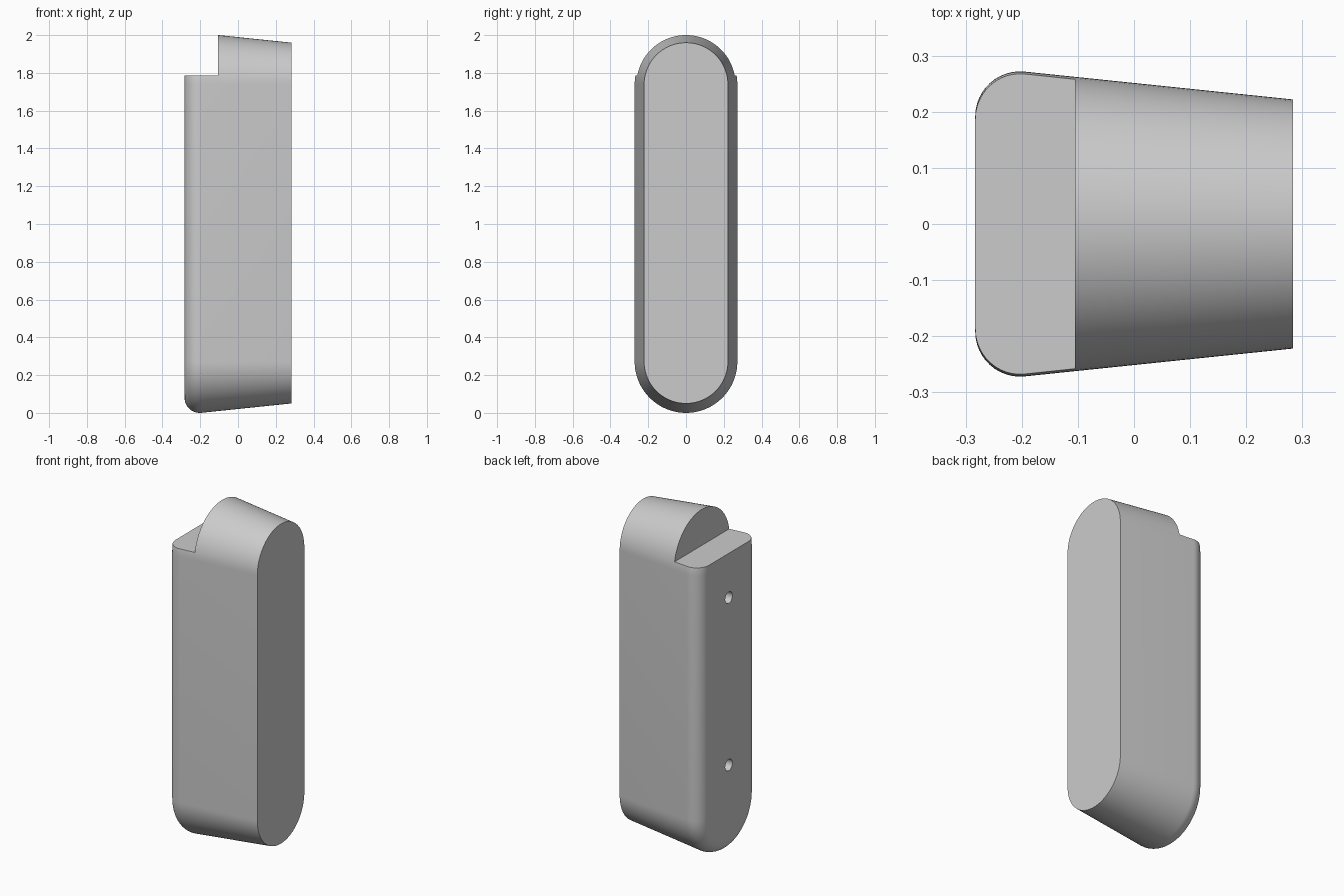
import bpy, bmesh
from math import sin, cos, pi, radians
from mathutils import Matrix

if "Cube" in bpy.data.objects:
    bpy.data.objects.remove(bpy.data.objects["Cube"], do_unlink=True)

grey = bpy.data.materials.new("plain grey")
grey.use_nodes = True
colour = (0.6, 0.6, 0.6, 1)
grey.diffuse_color = colour
grey.node_tree.nodes["Principled BSDF"].inputs["Base Color"].default_value = colour

BACK, FRONT = -0.283, 0.283        # wide mounting end and narrow end along x
LOW, HIGH = 0.272, 1.738           # centres of the two rounded ends
FILLET, STEPS, HALF = 0.08, 12, 40


def make_object(name, bm):
    mesh = bpy.data.meshes.new(name)
    bmesh.ops.recalc_face_normals(bm, faces=bm.faces)
    bm.to_mesh(mesh)
    bm.free()
    mesh.materials.append(grey)
    obj = bpy.data.objects.new(name, mesh)
    bpy.context.collection.objects.link(obj)
    return obj


def slot_ring(bm, x, r):
    """Vertical slot outline of radius r in the plane at x."""
    ring = []
    for centre, start in ((HIGH, 0), (LOW, pi)):
        for i in range(HALF + 1):
            a = start + pi * i / HALF
            ring.append(bm.verts.new((x, r * cos(a), centre + r * sin(a))))
    return ring


# Tapered slot-shaped body with a rounded edge at the wide end
profile = []
for i in range(STEPS + 1):
    a = pi - radians(95.9) * i / STEPS
    profile.append((BACK + FILLET + FILLET * cos(a), 0.192 + FILLET * sin(a)))
profile.append((FRONT, 0.222))

bm = bmesh.new()
rings = [slot_ring(bm, x, r) for x, r in profile]
for a, b in zip(rings, rings[1:]):
    for i in range(len(a)):
        j = (i + 1) % len(a)
        bm.faces.new((a[i], a[j], b[j], b[i]))
bm.faces.new(rings[0])
bm.faces.new(rings[-1])
body = make_object("body", bm)

# Cutter for the step at the top of the wide end
bm = bmesh.new()
bmesh.ops.create_cube(bm, size=1, matrix=Matrix.Translation((-0.605, 0, 2.285)))
cutters = [make_object("step_cutter", bm)]

# Cutters for the two mounting holes
for name, z in (("lower_hole_cutter", 0.52), ("upper_hole_cutter", 1.52)):
    bm = bmesh.new()
    place = Matrix.Translation((BACK, 0, z)) @ Matrix.Rotation(pi / 2, 4, "Y")
    bmesh.ops.create_cone(bm, cap_ends=True, segments=32, radius1=0.034,
                          radius2=0.034, depth=0.4, matrix=place)
    cutters.append(make_object(name, bm))

for cutter in cutters:
    mod = body.modifiers.new(cutter.name, "BOOLEAN")
    mod.operation, mod.solver, mod.object = "DIFFERENCE", "EXACT", cutter

# Apply the cuts, remove the helpers and smooth the curved faces
bpy.context.view_layer.update()
cut = bpy.data.meshes.new_from_object(
    body.evaluated_get(bpy.context.evaluated_depsgraph_get()))
body.modifiers.clear()
body.data = cut
for cutter in cutters:
    bpy.data.objects.remove(cutter, do_unlink=True)

bpy.ops.object.select_all(action="DESELECT")
body.select_set(True)
bpy.context.view_layer.objects.active = body
bpy.ops.object.shade_smooth_by_angle(angle=radians(30))
